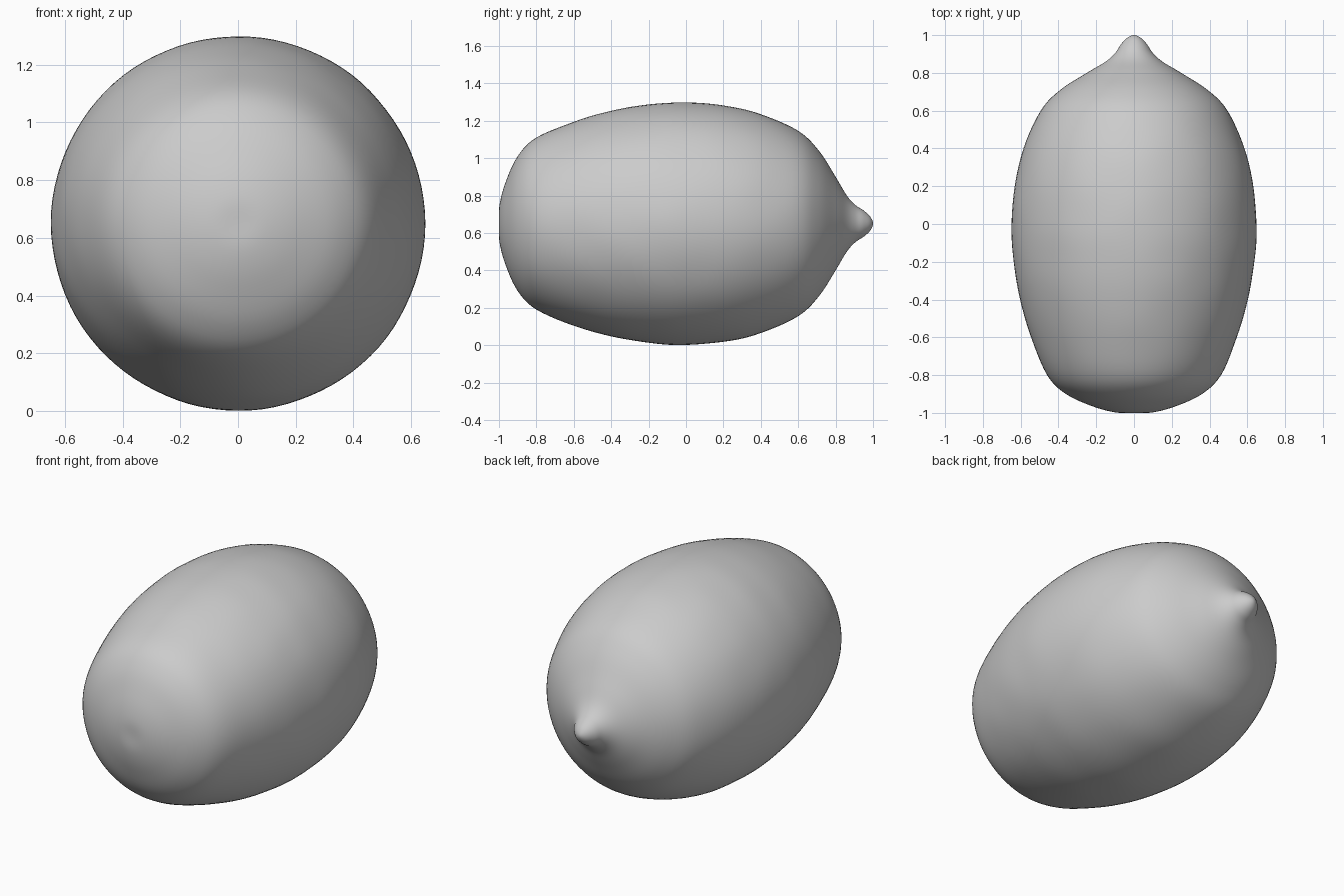
import bpy
import bmesh
import math
from mathutils import Vector, Matrix, noise

cube = bpy.data.objects.get("Cube")
if cube:
    bpy.data.objects.remove(cube, do_unlink=True)

SEGMENTS = 96
STEPS = 5
CENTRE = Vector((0, 0, 0.65))

# Fruit outline as (radius, y), from the blunt end to the pointed tip
OUTLINE = [
    (0, -1), (0.1, -0.997), (0.22, -0.965), (0.36, -0.9), (0.46, -0.8),
    (0.545, -0.6), (0.603, -0.4), (0.637, -0.2), (0.648, -0.02), (0.632, 0.2),
    (0.585, 0.4), (0.495, 0.6), (0.39, 0.71), (0.25, 0.8), (0.15, 0.86),
    (0.1, 0.905), (0.07, 0.95), (0.037, 0.985), (0, 1),
]


def smooth_path(points):
    """Catmull-Rom curve through the points."""
    pts = [Vector(p) for p in points]
    # mirrored end points make the curve meet the axis squarely
    pts = [Vector((-pts[1].x, pts[1].y))] + pts + [Vector((-pts[-2].x, pts[-2].y))]
    path = []
    for a, b, c, d in zip(pts, pts[1:], pts[2:], pts[3:]):
        for i in range(STEPS):
            t = i / STEPS
            path.append(b + (c - a) * t / 2
                        + (a * 2 - b * 5 + c * 4 - d) * t * t / 2
                        + (b * 3 - a - c * 3 + d) * t ** 3 / 2)
    path.append(pts[-2])
    return path


# Lathe the outline around the long axis
bm = bmesh.new()
verts = [bm.verts.new((max(p.x, 0), p.y, 0)) for p in smooth_path(OUTLINE)]
edges = [bm.edges.new(pair) for pair in zip(verts, verts[1:])]
bmesh.ops.spin(bm, geom=verts + edges, cent=(0, 0, 0), axis=(0, 1, 0),
               angle=math.tau, steps=SEGMENTS, use_merge=False)
bmesh.ops.remove_doubles(bm, verts=bm.verts, dist=0.0005)
bmesh.ops.recalc_face_normals(bm, faces=bm.faces)

# Gently uneven peel
for v in bm.verts:
    bump = 0.004 * noise.noise(v.co * 5)
    radial = Vector((v.co.x, 0, v.co.z))
    v.co += radial * bump
bmesh.ops.transform(bm, matrix=Matrix.Translation(CENTRE), verts=bm.verts)

mesh = bpy.data.meshes.new("lemon_body")
bm.to_mesh(mesh)
bm.free()
lemon = bpy.data.objects.new("lemon_body", mesh)
bpy.context.collection.objects.link(lemon)
for poly in mesh.polygons:
    poly.use_smooth = True

# Plain grey peel
grey = bpy.data.materials.new("plain_grey")
grey.use_nodes = True
colour = (0.6, 0.6, 0.6, 1)
grey.diffuse_color = colour
grey.node_tree.nodes["Principled BSDF"].inputs["Base Color"].default_value = colour
mesh.materials.append(grey)
